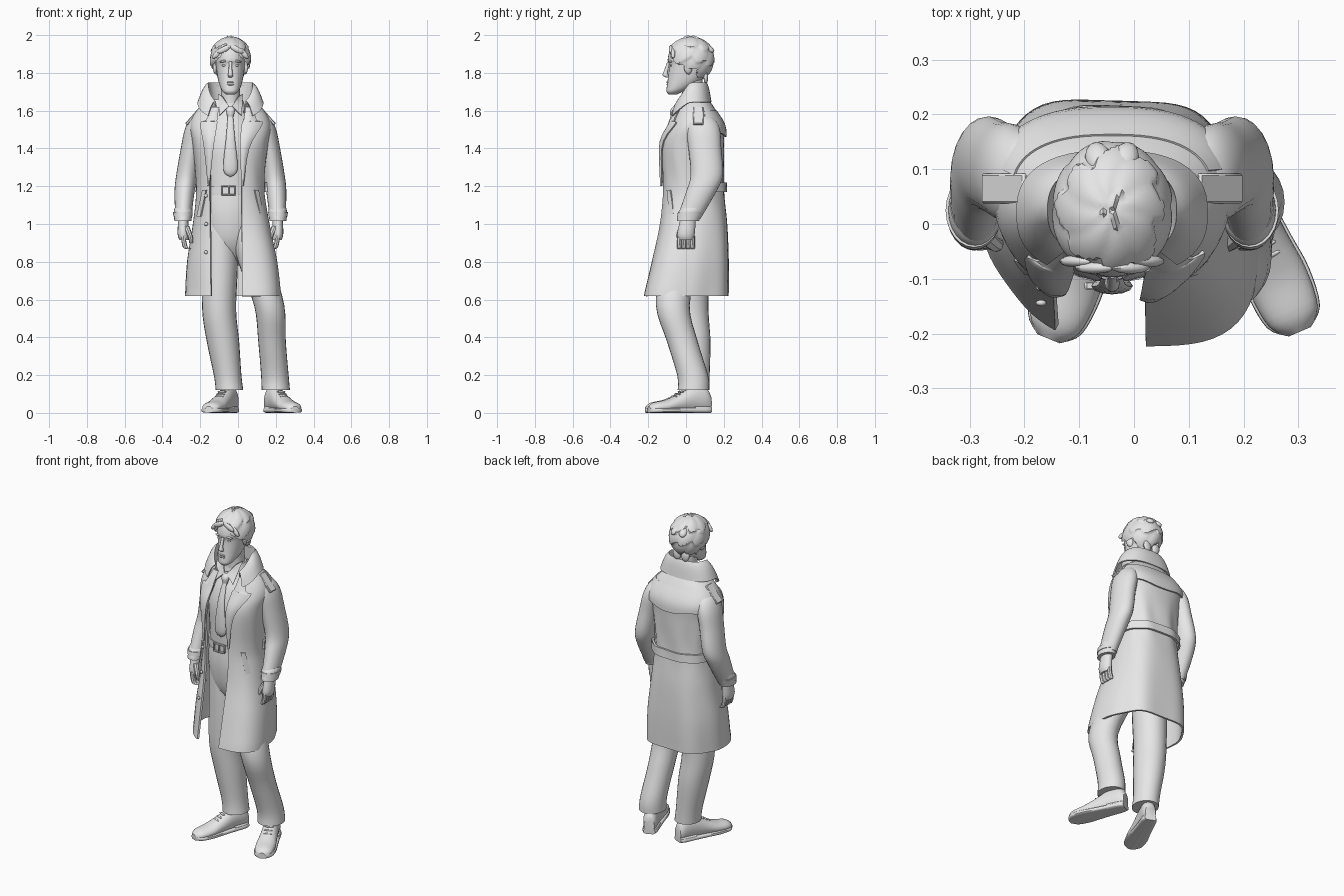
import bpy, bmesh, math
from mathutils import Matrix, Vector, Euler

cube = bpy.data.objects.get("Cube")
if cube:
    bpy.data.objects.remove(cube)
AXIS = -.04  # x of the body's middle
SHADE = (.8, .8, .8, 1)
grey = bpy.data.materials.new("plain_grey")
grey.use_nodes = True
grey.diffuse_color = SHADE
grey.node_tree.nodes["Principled BSDF"].inputs["Base Color"].default_value = SHADE
parts = []


def finish(name, bm):
    bmesh.ops.recalc_face_normals(bm, faces=bm.faces)
    mesh = bpy.data.meshes.new(name)
    bm.to_mesh(mesh)
    bm.free()
    mesh.materials.append(grey)
    part = bpy.data.objects.new(name, mesh)
    bpy.context.collection.objects.link(part)
    parts.append(part)


def spline(rows, steps=4):
    """Smoothly resample rows of numbers."""
    smooth = []
    last = len(rows) - 1
    for i in range(last):
        before, start, end, after = (rows[max(0, min(last, i + j))] for j in (-1, 0, 1, 2))
        for step in range(steps):
            t = step / steps
            smooth.append([b + t / 2 * (c - a + t * (2 * a - 5 * b + 4 * c - d + t * (3 * (b - c) + d - a)))
                           for a, b, c, d in zip(before, start, end, after)])
    return smooth + [list(rows[-1])]


def power(value, exponent):
    return math.copysign(abs(value) ** exponent, value)


def bump(value, middle, spread):
    return math.exp(-((value - middle) / spread) ** 2)


def loft(name, rows, sides=24, square=1, steps=4, matrix=Matrix()):
    """Closed tube through rings of x, y, z, half width, half depth."""
    bm = bmesh.new()
    angles = [math.tau * i / sides for i in range(sides)]
    rings = [[bm.verts.new(matrix @ Vector((x + rx * power(math.cos(a), square),
                                            y + ry * power(math.sin(a), square), z))) for a in angles]
             for x, y, z, rx, ry in spline(rows, steps)]
    for low, high in zip(rings, rings[1:]):
        for i in range(sides):
            j = (i + 1) % sides
            bm.faces.new((low[i], low[j], high[j], high[i]))
    bm.faces.new(rings[0])
    bm.faces.new(rings[-1])
    finish(name, bm)


def tube(name, rows, depth=1, sides=24, steps=4):
    """Loft of x, y, z, radius with one depth ratio."""
    loft(name, [(x, y, z, r, r * depth) for x, y, z, r in rows], sides, steps=steps)


def trunk(name, rows, depth, sides=32, steps=4):
    """Loft of z, y, radius on the body's middle."""
    tube(name, [(AXIS, y, z, r) for z, y, r in rows], depth, sides, steps)


def sheet(name, place, columns, rows, thick=.01):
    """Cloth patch with thickness from a function of u and v."""
    bm = bmesh.new()
    grid = [[bm.verts.new(place(i / columns, j / rows)) for i in range(columns + 1)] for j in range(rows + 1)]
    for low, high in zip(grid, grid[1:]):
        for i in range(columns):
            bm.faces.new((low[i], low[i + 1], high[i + 1], high[i]))
    bmesh.ops.recalc_face_normals(bm, faces=bm.faces)
    bmesh.ops.solidify(bm, geom=bm.faces[:], thickness=thick)
    finish(name, bm)


def placed(location, size, turn):
    return Matrix.Translation(location) @ Euler(turn).to_matrix().to_4x4() @ Matrix.Diagonal((*size, 1))


def blobs(name, items):
    """Ellipsoids of location, radii, rotation."""
    bm = bmesh.new()
    for item in items:
        bmesh.ops.create_icosphere(bm, subdivisions=2, radius=1, matrix=placed(*item))
    finish(name, bm)


def box(name, location, size, turn=(0, 0, 0)):
    bm = bmesh.new()
    bmesh.ops.create_cube(bm, size=1, matrix=placed(location, size, turn))
    bmesh.ops.bevel(bm, geom=bm.edges[:], offset=min(size) / 4, segments=1, affect='EDGES')
    finish(name, bm)


# Open coat: height, half width, front y, back y
HEM, NECKLINE, SQUARE = .62, 1.66, .8
SECTIONS = spline([(HEM, .24, -.22, .23), (.8, .23, -.18, .23), (1, .2, -.14, .22), (1.2, .18, -.125, .2),
                   (1.42, .2, -.13, .2), (1.52, .215, -.09, .2), (1.6, .18, -.05, .16), (NECKLINE, .11, -.02, .12)], 6)


def section(z):
    """Half width, middle y and half depth of the coat at a height."""
    z = max(HEM, min(NECKLINE, z))
    low, high = next((a, b) for a, b in zip(SECTIONS, SECTIONS[1:]) if z <= b[0])
    t = (z - low[0]) / (high[0] - low[0])
    width, front, back = (a + t * (b - a) for a, b in zip(low[1:], high[1:]))
    return width, (front + back) / 2, (back - front) / 2


def coat_point(z, t, lift=0):
    """Point on the coat from the left front edge round the back to the right one."""
    width, middle, depth = section(z)
    left = .02 + max(0, z - 1.5) / 5
    right = -.15 + max(0, z - 1.3) / 7
    start = -math.acos(power((left - AXIS) / width, 1 / SQUARE))
    end = math.tau - math.acos(power((right - AXIS) / width, 1 / SQUARE))
    angle = start + (end - start) * t
    skirt = max(0, min(1, 2.3 - 2 * z))
    folds = .007 * math.sin(t * 34) * math.sin(math.pi * t)
    lift += skirt * (folds + .045 * bump(t, .14, .1) - .025 * bump(t, .92, .1))
    lift += .004 * math.sin(t * 50 + z * 9) * bump(z, 1.27, .12) * math.sin(math.pi * t)
    return (AXIS + (width + lift) * power(math.cos(angle), SQUARE),
            middle + (depth + lift) * power(math.sin(angle), SQUARE), z)


def front_point(x, z, lift):
    width, middle, depth = section(z)
    across = min(1, abs(x - AXIS) / (width + lift))
    return x, middle - (depth + lift) * (1 - across ** (2 / SQUARE)) ** (SQUARE / 2), z


sheet("coat_body", lambda u, v: coat_point(HEM + (NECKLINE - HEM) * v, u), 72, 40, .012)
sheet("coat_back_flap", lambda u, v: coat_point(1.46 + .02 * math.sin(u * math.tau) ** 2 * (1 - v) + .14 * v,
                                                .27 + .46 * u, .014 - .01 * v), 30, 6)
sheet("coat_back_belt", lambda u, v: coat_point(1.17 + .05 * v, .24 + .52 * u, .016), 40, 2, .012)


# Lapels: height, inner x, outer x
def lapel(name, rows):
    rows = spline(rows)

    def place(u, v):
        z, inner, outer = rows[round(v * (len(rows) - 1))]
        return front_point(inner + (outer - inner) * u, z, .01 + .008 * math.sin(math.pi * u))
    sheet(name, place, 6, len(rows) - 1, .008)


lapel("left_lapel", [(1.2, .02, .03), (1.4, .01, .06), (1.53, .02, .13), (1.55, .03, .1), (1.62, .04, .08)])
lapel("right_lapel", [(1.2, -.15, -.16), (1.4, -.13, -.18), (1.53, -.11, -.2), (1.55, -.11, -.17), (1.62, -.1, -.14)])


# Raised collar that folds over: half width, half depth, middle y, height
def collar(u, v):
    angle = math.radians(284 * u - 52)
    front = max(0, -math.sin(angle))
    stand, fold, outer = ((.1, .08, .035, 1.62 - front / 25), (.118, .085, .025, 1.75 - front / 8),
                          (.175, .115, .02, 1.645 - front / 11))
    t = 2 * v if v < .5 else 2 * v - 1
    start, end = (stand, fold) if v < .5 else (fold, outer)
    width, depth, middle, z = (a + (b - a) * t for a, b in zip(start, end))
    roll = .018 * math.sin(math.pi * t) if v > .5 else 0
    return (AXIS + width * power(math.cos(angle), SQUARE), middle + depth * power(math.sin(angle), SQUARE), z + roll)


sheet("coat_collar", collar, 40, 10, .008)

# Shirt, tie, neck, trouser top and belt
trunk("shirt", [(1.14, .03, .145), (1.3, .03, .15), (1.42, .04, .16), (1.52, .05, .14), (1.6, .05, .09), (1.67, .04, .06)], .9)
trunk("tie", [(1.25, -.11, .004), (1.29, -.113, .038), (1.45, -.11, .024), (1.57, -.075, .014)], .4, 12)
trunk("tie_knot", [(1.56, -.07, .013), (1.6, -.065, .024), (1.625, -.05, .018)], .8, 12)
trunk("neck", [(1.58, .045, .06), (1.68, .035, .05), (1.78, .03, .052)], 1.1)
trunk("trouser_hips", [(.78, .04, .05), (.9, .03, .13), (1.05, .03, .158), (1.17, .03, .15)], .86)
trunk("waist_belt", [(1.155, .03, .155), (1.2, .03, .155)], .89, 40, 1)
for side in (-1, 1):
    box("buckle_bar", (AXIS - .01, -.113, 1.178 + side * .023), (.075, .014, .008))
for step in (-1, 0, 1):
    box("buckle_post", (AXIS - .01 + step * .036, -.113, 1.178), (.008, .014, .046))

# Trouser legs, the left knee bent forward
tube("right_leg", [(-.045, .045, .12, .073), (-.055, .045, .2, .073), (-.08, .035, .38, .086),
                   (-.1, .02, .55, .09), (-.095, .02, .8, .094), (-.1, .02, 1.05, .09)], 1.1)
tube("left_leg", [(.2, .04, .12, .075), (.195, .035, .2, .073), (.18, -.02, .38, .073),
                  (.165, -.07, .57, .08), (.09, -.03, .8, .09), (.02, .02, 1.05, .09)], 1.12)

# Shoes along the foot: distance from heel, half width, height
SHOE = [(0, .03, .1), (.03, .04, .14), (.1, .044, .14), (.18, .05, .1), (.25, .056, .07), (.32, .048, .055), (.35, .02, .035)]
for name, heel, toe in (("right", (-.025, .115), (-.16, -.22)), ("left", (.165, .125), (.3, -.19))):
    start, up = Vector((*heel, 0)), Vector((0, 0, 1))
    ahead = (Vector((*toe, 0)) - start).normalized()
    foot = Matrix((up.cross(ahead), up, ahead)).transposed().to_4x4()
    foot.translation = start
    loft(name + "_shoe", [(0, h / 2, d, w, h / 2) for d, w, h in SHOE], matrix=foot)
    loft(name + "_sole", [(0, .014, d, w * 1.1, .013) for d, w, h in SHOE], square=.5, matrix=foot)
    loft(name + "_heel", [(0, .018, d, w * 1.02, .018) for d, w, h in SHOE[:3]], square=.4, matrix=foot)
    blobs(name + "_laces", [(foot @ Vector((0, .125 - i * .013, .14 + i * .02)), (.026, .006, .006), foot.to_euler())
                            for i in range(4)])

# Sleeves, hands, straps, pockets and shirt collar on both sides
for name, side in (("left_", 1), ("right_", -1)):
    def limb(part, rows, depth=1.3, sides=24, steps=4):
        tube(name + part, [(AXIS + side * x, y, z, r) for x, y, z, r in rows], depth, sides, steps)
    limb("sleeve", [(.25, .015, 1.03, .042), (.243, .08, 1.17, .053), (.23, .11, 1.26, .057), (.205, .1, 1.4, .058),
                    (.182, .09, 1.5, .06), (.165, .08, 1.56, .046), (.145, .07, 1.595, .015)], 1.5)
    limb("cuff", [(.252, .01, 1.015, .045), (.25, .025, 1.065, .049), (.25, .035, 1.085, .045)])
    limb("cuff_strap", [(.252, .018, 1.04, .05), (.252, .025, 1.063, .052)], steps=1)
    limb("palm", [(.245, 0, .915, .025), (.25, 0, .95, .03), (.25, .015, 1.05, .025)], 1.55, 16)
    for i in range(4):
        y = .034 - .023 * i
        limb("finger", [(.21, y, .87, .009), (.235, y, .872, .013), (.247, y, .91, .013), (.247, y, .94, .013)], 1, 8)
    limb("thumb", [(.208, -.035, .9, .01), (.213, -.038, .935, .013), (.235, -.02, .99, .017)], 1, 8)
    box(name + "shoulder_strap", (AXIS + side * .195, .065, 1.572), (.12, .055, .016), (0, side * .85, 0))
    sheet(name + "pocket", lambda u, v: front_point(AXIS + side * (.16 - .03 * v + .02 * u), 1.04 + .14 * v, .008), 3, 6)
    inner, tip, outer, top = (Vector((AXIS + side * x, y, z)) for x, y, z in
                              ((.008, -.065, 1.625), (.06, -.08, 1.575), (.066, .01, 1.69), (.045, -.03, 1.675)))
    sheet(name + "shirt_collar", lambda u, v: inner.lerp(tip, u).lerp(top.lerp(outer, u), v), 2, 3, .008)
blobs("coat_buttons", [(coat_point(z, .98, .008), (.01, .006, .01), (0, 0, 0)) for z in (.85, 1, 1.15)])

# Head: height, face y, back y, half width
HEAD = [(1.685, -.09, -.05, .02), (1.7, -.103, -.02, .04), (1.725, -.102, .03, .054), (1.77, -.096, .09, .067),
        (1.84, -.09, .12, .077), (1.87, -.097, .125, .078), (1.92, -.085, .12, .074), (1.95, -.06, .09, .06), (1.97, -.02, .05, .02)]
loft("head", [(AXIS, (face + back) / 2, z, w, (back - face) / 2) for z, face, back, w in HEAD], 28, .9)
trunk("nose", [(1.775, -.096, .008), (1.787, -.108, .014), (1.81, -.106, .01), (1.86, -.09, .008)], 1.1, 12)
blobs("lips", [((AXIS, -.097, z), (.02, .007, .005), (0, 0, 0)) for z in (1.738, 1.75)])
for name, side in (("left_", 1), ("right_", -1)):
    blobs(name + "eye", [((AXIS + side * .033, -.08, 1.84), (.014, .006, .006), (0, 0, 0))])
    blobs(name + "brow", [((AXIS + side * .036, -.084, 1.862), (.024, .008, .006), (0, side * .15, side * .25))])
    blobs(name + "ear", [((AXIS + side * .08, .01, 1.825), (.012, .022, .034), (.2, 0, side * .3))])

# Hair: a shell of overlapping locks with an arched hairline
crown, radii = Vector((AXIS, .025, 1.873)), Vector((.113, .13, .126))
bm = bmesh.new()
bmesh.ops.create_icosphere(bm, subdivisions=5, radius=1)
for vert in bm.verts:
    way = vert.co.copy()
    around = math.atan2(way.x, way.y)
    lobes = abs(math.sin(around * 4 + way.z * 3))
    layer = (way.z * 1.6 + .35 * lobes + .15 * math.sin(around * 3)) % 1
    vert.co = crown + way * radii * (.91 + .04 * lobes + .05 * (1 - layer))
bmesh.ops.delete(bm, geom=[v for v in bm.verts if v.co.z < 1.77 or (v.co.y < .05 and v.co.z < 1.82)
                           or (v.co.y < -.015 and v.co.z < 1.94 - 1.1 * abs(v.co.x - AXIS))], context='VERTS')
finish("hair_shell", bm)
locks = []
for side in (-1, 1):
    for step in (1, 2):
        locks.append(((AXIS + side * .033 * step, .012 * step - .092, 1.945 - .02 * step), (.016, .011, .04),
                      (0, side * (.3 * step - 1.4), 0)))
    locks.append(((AXIS + side * .025, .12, 1.93), (.024, .036, .016), (-.6, 0, side * -.3)))
    locks.append(((AXIS + side * .03, .105, 1.775), (.026, .012, .036), (0, side * .2, 0)))
blobs("hair_locks", locks)

# Smooth shading with sharp creases
bpy.ops.object.select_all(action='DESELECT')
for part in parts:
    part.select_set(True)
bpy.context.view_layer.objects.active = parts[0]
bpy.ops.object.shade_smooth_by_angle(angle=math.radians(40))
